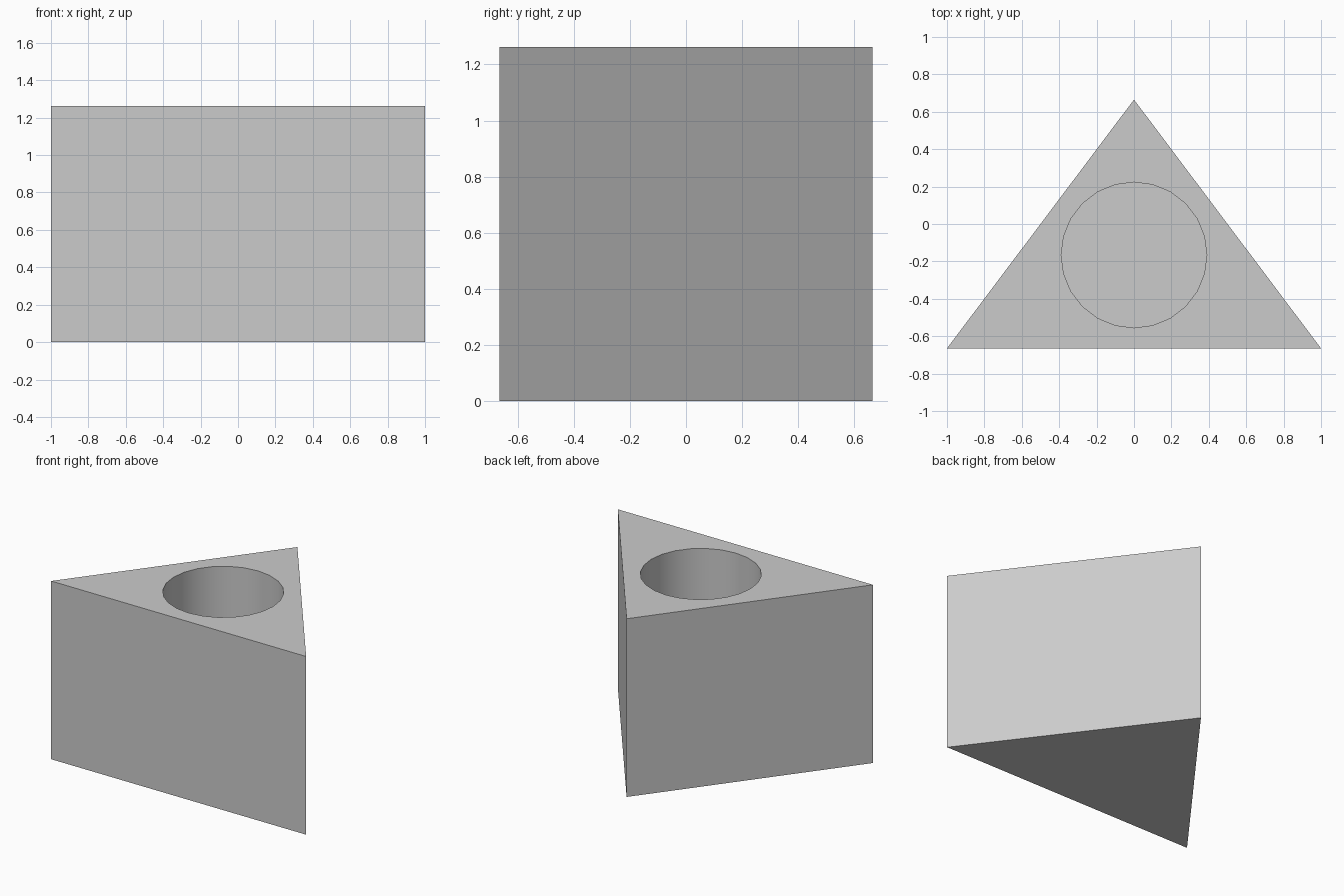
import bpy
import bmesh
import math

HALF_WIDTH, HALF_DEPTH, HEIGHT = 1.0, 0.665, 1.263
WALL = 0.11
SIDES = 24

cube = bpy.data.objects.get("Cube")
if cube:
    bpy.data.objects.remove(cube, do_unlink=True)

# Plain grey
grey = bpy.data.materials.new("plain_grey")
grey.use_nodes = True
colour = (0.6, 0.6, 0.6, 1)
grey.diffuse_color = colour
grey.node_tree.nodes["Principled BSDF"].inputs["Base Color"].default_value = colour


def prism(name, outline, bottom, top):
    """Extrude a flat outline between two heights."""
    bm = bmesh.new()
    base = bm.faces.new([bm.verts.new((x, y, bottom)) for x, y in outline])
    result = bmesh.ops.extrude_face_region(bm, geom=[base], use_keep_orig=True)
    lifted = [v for v in result["geom"] if isinstance(v, bmesh.types.BMVert)]
    bmesh.ops.translate(bm, verts=lifted, vec=(0, 0, top - bottom))
    bmesh.ops.recalc_face_normals(bm, faces=bm.faces)
    mesh = bpy.data.meshes.new(name)
    bm.to_mesh(mesh)
    bm.free()
    mesh.materials.append(grey)
    obj = bpy.data.objects.new(name, mesh)
    bpy.context.collection.objects.link(obj)
    return obj


# Triangular block
block = prism("triangular_holder",
              [(-HALF_WIDTH, -HALF_DEPTH), (HALF_WIDTH, -HALF_DEPTH), (0, HALF_DEPTH)],
              0, HEIGHT)

# Round well centred on the triangle's inscribed circle, one wall inside it
slope = math.hypot(HALF_WIDTH, 2 * HALF_DEPTH)
inradius = 2 * HALF_WIDTH * HALF_DEPTH / (HALF_WIDTH + slope)
radius = inradius - WALL
centre_y = inradius - HALF_DEPTH
angles = [math.tau * i / SIDES for i in range(SIDES)]
well = prism("well_cutter",
             [(radius * math.cos(a), centre_y + radius * math.sin(a)) for a in angles],
             WALL, HEIGHT + 0.2)

cut = block.modifiers.new("well", "BOOLEAN")
cut.operation = "DIFFERENCE"
cut.solver = "EXACT"
cut.object = well
bpy.context.view_layer.objects.active = block
block.select_set(True)
bpy.ops.object.modifier_apply(modifier=cut.name)
bpy.data.objects.remove(well, do_unlink=True)

# Smooth well wall with crisp rims
bpy.ops.object.shade_smooth_by_angle(angle=math.radians(30))
